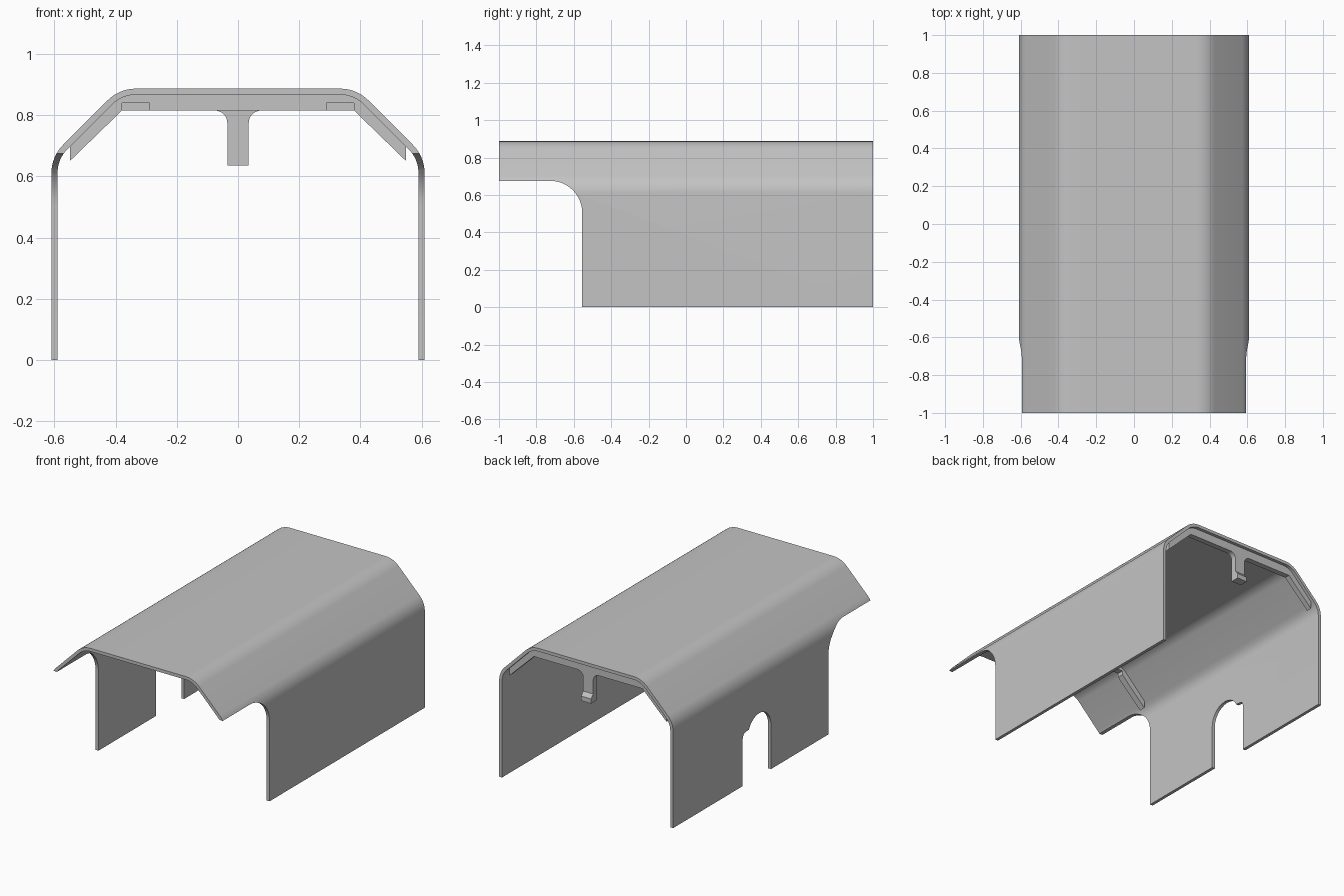
import bpy, bmesh, math
from mathutils import Vector

if "Cube" in bpy.data.objects:
    bpy.data.objects.remove(bpy.data.objects["Cube"], do_unlink=True)

grey = bpy.data.materials.new("plain_grey")
grey.use_nodes = True
grey.diffuse_color = (0.55, 0.55, 0.55, 1)
grey.node_tree.nodes["Principled BSDF"].inputs["Base Color"].default_value = (0.55, 0.55, 0.55, 1)


def prism(name, pts, axis, lo, hi):
    """Extrude a flat outline along x (points are y,z) or along y (points are x,z)."""
    place = (lambda p, t: (t, p[0], p[1])) if axis == "x" else (lambda p, t: (p[0], t, p[1]))
    bm = bmesh.new()
    ends = [[bm.verts.new(place(p, t)) for p in pts] for t in (lo, hi)]
    for ring in ends:
        bm.faces.new(ring)
    for i in range(len(pts)):
        j = (i + 1) % len(pts)
        bm.faces.new((ends[0][i], ends[0][j], ends[1][j], ends[1][i]))
    bmesh.ops.recalc_face_normals(bm, faces=bm.faces)
    mesh = bpy.data.meshes.new(name)
    bm.to_mesh(mesh)
    bm.free()
    mesh.materials.append(grey)
    ob = bpy.data.objects.new(name, mesh)
    bpy.context.collection.objects.link(ob)
    return ob


def activate(ob):
    bpy.ops.object.select_all(action="DESELECT")
    ob.select_set(True)
    bpy.context.view_layer.objects.active = ob


def arc(cy, cz, r, a0, a1, n=12):
    steps = [math.radians(a0 + (a1 - a0) * i / n) for i in range(n + 1)]
    return [(cy + r * math.cos(a), cz + r * math.sin(a)) for a in steps]


def rounded(pts, r, n=8):
    """Round the inner corners of an open path."""
    out = [pts[0]]
    for a, b, c in zip(pts, pts[1:], pts[2:]):
        a, b, c = Vector(a), Vector(b), Vector(c)
        u, v = (a - b).normalized(), (c - b).normalized()
        half = u.angle(v) / 2
        mid = b + (u + v).normalized() * (r / math.sin(half))
        p, q = b + u * (r / math.tan(half)) - mid, b + v * (r / math.tan(half)) - mid
        for i in range(n + 1):
            d = p.lerp(q, i / n).normalized() * r
            out.append(tuple(mid + d))
    return out + [pts[-1]]


def mirrored(half):
    """Complete a path that runs from +x towards the middle."""
    return half + [(-x, z) for x, z in reversed(half)]


# Folded cover: two walls, two slopes and a flat roof
outer = rounded(mirrored([(0.61, 0), (0.61, 0.665), (0.388, 0.887)]), 0.13)
inner = rounded(mirrored([(0.59, 0), (0.59, 0.657), (0.38, 0.867)]), 0.11)
cover = prism("cover_shell", outer + inner[::-1], "y", -1, 1)

# Front corner cut away from both walls, leaving the roof overhang
front_cut = prism("front_cutter", [(-1.2, -0.1), (-0.555, -0.1)]
                  + arc(-0.725, 0.505, 0.17, 0, 90) + [(-1.2, 0.675)], "x", -1, 1)

# Arched opening with a small shoulder in one wall
opening = ([(0.02, -0.1)] + arc(0.137, 0.283, 0.117, 180, 26)
           + arc(0.27, 0.3, 0.033, 90, 0, 5) + [(0.303, -0.1)])
side_cut = prism("opening_cutter", opening, "x", -0.8, -0.4)

activate(cover)
for cutter in (front_cut, side_cut):
    cutter.hide_render = True
    mod = cover.modifiers.new("cut", "BOOLEAN")
    mod.operation = "DIFFERENCE"
    mod.solver = "EXACT"
    mod.object = cutter
    bpy.ops.object.modifier_apply(modifier=mod.name)
for cutter in (front_cut, side_cut):
    bpy.data.objects.remove(cutter, do_unlink=True)

# Stiffening ribs under the roof; the front one has two shallow notches
rib_top = mirrored([(0.55, 0.70), (0.38, 0.87)])
rib_ends = [(0.55, 0.65), (0.38, 0.815)]
notch = [(0.38, 0.84), (0.29, 0.84), (0.29, 0.815)]
prism("front_rib", rib_top + mirrored(rib_ends + notch)[::-1], "y", -0.60, -0.56)

# Back rib with a flared hanging tab
tab_edge = [(0.07, 0.815)] + arc(0.075, 0.775, 0.04, 110, 180, 6) + [(0.035, 0.635)]
back_rib = prism("back_rib_with_tab", rib_top + mirrored(rib_ends + tab_edge)[::-1],
                 "y", 0.945, 0.98)

# Wedge-shaped catch at the foot of the tab
prism("tab_catch", [(0.975, 0.635), (1.0, 0.635), (1.0, 0.665), (0.975, 0.695)],
      "x", -0.035, 0.035)

for ob in (cover, back_rib):
    activate(ob)
    bpy.ops.object.shade_smooth_by_angle(angle=math.radians(30))
